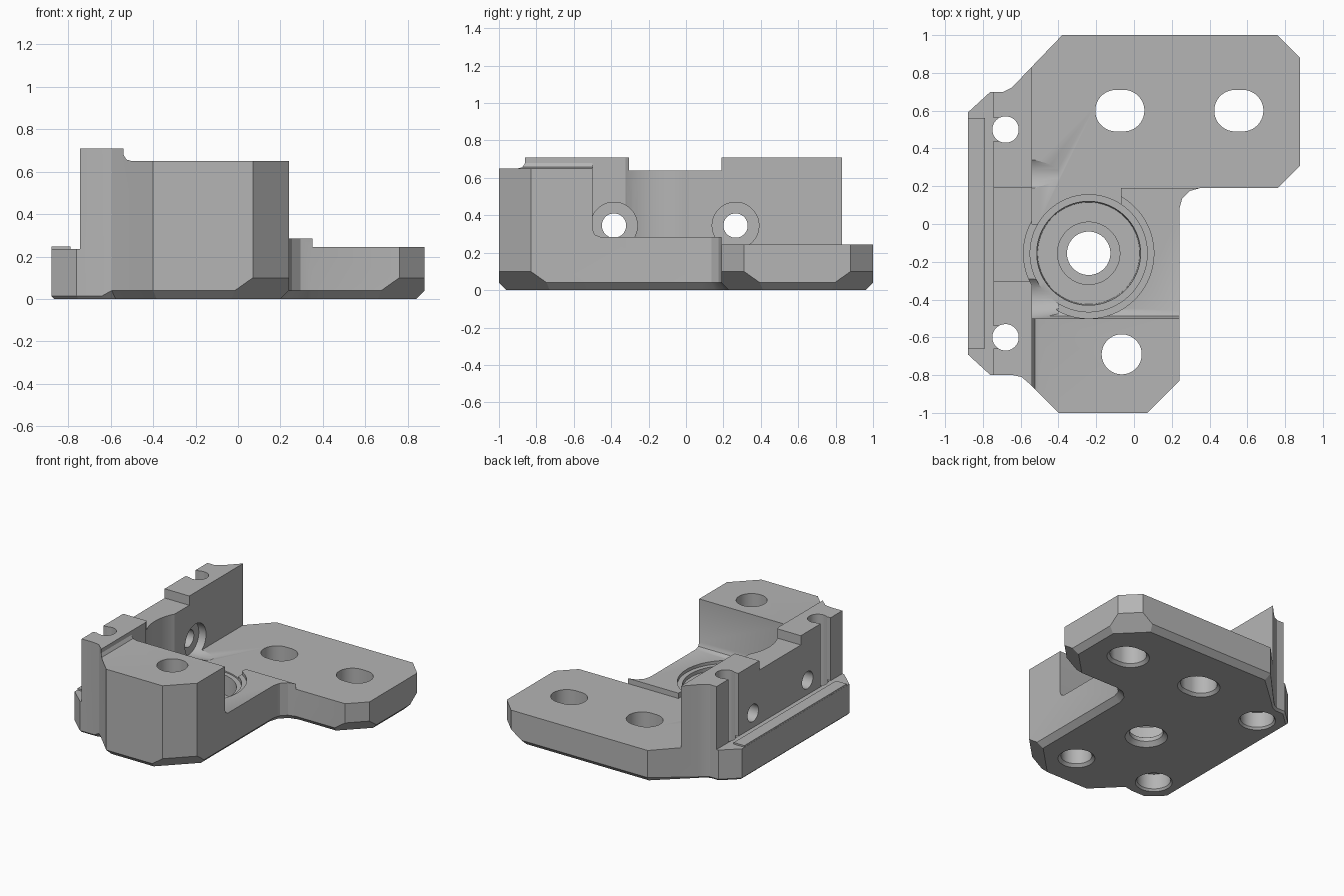
import bpy, bmesh, math
from mathutils import Vector, Matrix

cube = bpy.data.objects.get("Cube")
if cube:
    bpy.data.objects.remove(cube, do_unlink=True)

grey = bpy.data.materials.new("plain_grey")
grey.use_nodes = True
grey.diffuse_color = (0.46, 0.46, 0.46, 1)
grey.node_tree.nodes["Principled BSDF"].inputs["Base Color"].default_value = (0.46, 0.46, 0.46, 1)


def finish(name, bm):
    bmesh.ops.recalc_face_normals(bm, faces=bm.faces[:])
    mesh = bpy.data.meshes.new(name)
    bm.to_mesh(mesh)
    bm.free()
    mesh.materials.append(grey)
    obj = bpy.data.objects.new(name, mesh)
    bpy.context.collection.objects.link(obj)
    return obj


def loft(name, loops):
    """Skin a stack of equal-length closed loops and cap both ends."""
    bm = bmesh.new()
    rings = [[bm.verts.new(p) for p in loop] for loop in loops]
    for a, b in zip(rings, rings[1:]):
        for i in range(len(a)):
            j = (i + 1) % len(a)
            bm.faces.new((a[i], a[j], b[j], b[i]))
    bm.faces.new(rings[0])
    bm.faces.new(rings[-1])
    return finish(name, bm)


def prism(name, pts, axis, lo, hi):
    """Extrude a 2D profile along an axis."""
    place = {"x": lambda u, v, w: (w, u, v),
             "y": lambda u, v, w: (u, w, v),
             "z": lambda u, v, w: (u, v, w)}[axis]
    return loft(name, [[place(u, v, w) for u, v in pts] for w in (lo, hi)])


def box(name, x, y, z):
    return prism(name, [(x[0], y[0]), (x[1], y[0]), (x[1], y[1]), (x[0], y[1])], "z", *z)


def lathe(name, profile, at, stretch=0.0, sideways=False, n=48):
    """Revolve (radius, height) pairs; stretch makes a slot, sideways turns the axis to x."""
    loops = []
    for r, h in profile:
        ring = []
        for i in range(n):
            a = 2 * math.pi * (i + 0.5) / n
            c, s = math.cos(a), math.sin(a)
            p = Vector((r * c + math.copysign(stretch, c), r * s, h))
            if sideways:
                p = Matrix.Rotation(math.pi / 2, 3, "Y") @ p
            ring.append(p + Vector(at))
        loops.append(ring)
    return loft(name, loops)


# Plan outline, counter-clockwise
outline = [(0.07, -1), (0.24, -0.83), (0.24, 0.08), (0.255, 0.135), (0.295, 0.175),
           (0.35, 0.19), (0.76, 0.19), (0.88, 0.31), (0.88, 0.88), (0.76, 1),
           (-0.38, 1), (-0.62, 0.75), (-0.65, 0.72), (-0.69, 0.70), (-0.76, 0.70),
           (-0.88, 0.59), (-0.88, -0.69), (-0.76, -0.80), (-0.64, -0.80),
           (-0.595, -0.81), (-0.56, -0.84), (-0.40, -1)]


def inset(i):
    """Mitred inset of one outline corner; returns the point and the chamfer size."""
    p = Vector(outline[i])
    d1 = (p - Vector(outline[i - 1])).normalized()
    d2 = (Vector(outline[(i + 1) % len(outline)]) - p).normalized()
    n1, n2 = Vector((-d1.y, d1.x)), Vector((-d2.y, d2.x))
    size = 0.015 if p.x < -0.6 else 0.04
    return p + (n1 + n2) * size / (1 + n1.dot(n2)), size


# Full-height body with chamfered foot
corners = [inset(i) for i in range(len(outline))]
body = loft("bracket_body", [
    [(p.x, p.y, 0) for p, s in corners],
    [(x, y, s) for (x, y), (p, s) in zip(outline, corners)],
    [(x, y, 0.71) for x, y in outline]])

cutters = []

# Levels: side shelf, low front, saddle, block top and plate
cutters.append(box("shelf_cut", (-2, -0.745), (-2, 2), (0.235, 2)))
cutters.append(prism("mid_cut", [(-0.46, 0.285), (-0.488, 0.297), (-0.5, 0.325), (-0.5, 1),
                                 (0.3, 1), (0.3, 0.285)], "x", -0.54, 2))
cutters.append(prism("block_top_cut", [(-0.50, 0.65), (-0.525, 0.657), (-0.54, 0.68), (-0.54, 1),
                                       (1, 1), (1, 0.65)], "y", -2, -0.45))
cutters.append(prism("plate_cut", [(-0.54, 2), (-0.54, 0), (-0.07, 0), (-0.07, 0.19),
                                   (2, 0.19), (2, 2)], "z", 0.245, 2))
cutters.append(box("saddle_cut", (-2, -0.5), (-0.305, 0.19), (0.64, 2)))

# Large chamfers under the three outer right corners
for i in (0, 6, 8):
    p, q = Vector(outline[i]), Vector(outline[i + 1])
    d = (q - p).normalized()
    n = Vector((-d.y, d.x))
    section = [(0.2, -0.1), (-0.1, 0.2), (-0.1, -0.1)]
    cutters.append(loft("corner_chamfer", [
        [(*(end + n * u), z) for u, z in section] for end in (p - d * 0.12, q + d * 0.12)]))

# Stepped round pocket with a through hole
cutters.append(lathe("pocket", [(0.175, -0.03), (0.115, 0.03), (0.115, 0.06), (0.165, 0.06),
                                (0.165, 0.09), (0.27, 0.09), (0.275, 0.235), (0.31, 0.235),
                                (0.31, 0.262), (0.345, 0.262), (0.345, 1)],
                     (-0.24, -0.155, 0), n=72))


def drill(r):
    return [(r + 0.05, -0.03), (r, 0.02), (r, 1)]


# Mounting hole and slots
cutters.append(lathe("front_hole", drill(0.106), (-0.065, -0.69, 0)))
for x in (-0.075, 0.555):
    cutters.append(lathe("slot", drill(0.11), (x, 0.6, 0), stretch=0.02))

# Rail bolt holes: open channel above, counterbore below
for y in (0.5, -0.6):
    cutters.append(lathe("bolt_hole", [(0.15, -0.03), (0.115, 0.015), (0.115, 0.13),
                                       (0.07, 0.13), (0.07, 1)], (-0.68, y, 0)))
    cutters.append(box("bolt_channel", (-0.8, -0.69), (y - 0.06, y + 0.06), (0.236, 1)))

# Cross holes through the wall, flared toward the inside
for y in (-0.385, 0.265):
    cutters.append(lathe("cross_hole", [(0.065, -1), (0.065, -0.60), (0.125, -0.60),
                                        (0.125, -0.53), (0.105, -0.40)],
                         (0, y, 0.345), sideways=True))

bpy.context.view_layer.objects.active = body
for cutter in cutters:
    mod = body.modifiers.new("cut", "BOOLEAN")
    mod.operation, mod.solver, mod.object = "DIFFERENCE", "EXACT", cutter
    bpy.ops.object.modifier_apply(modifier=mod.name)
    bpy.data.objects.remove(cutter, do_unlink=True)

# Raised strip along the side shelf
strip = prism("side_strip", [(-0.879, -0.66), (-0.79, -0.66), (-0.79, 0.56), (-0.879, 0.56)],
              "z", 0.2, 0.247)

bpy.ops.object.select_all(action="DESELECT")
body.select_set(True)
bpy.ops.object.shade_smooth_by_angle(angle=math.radians(25))
